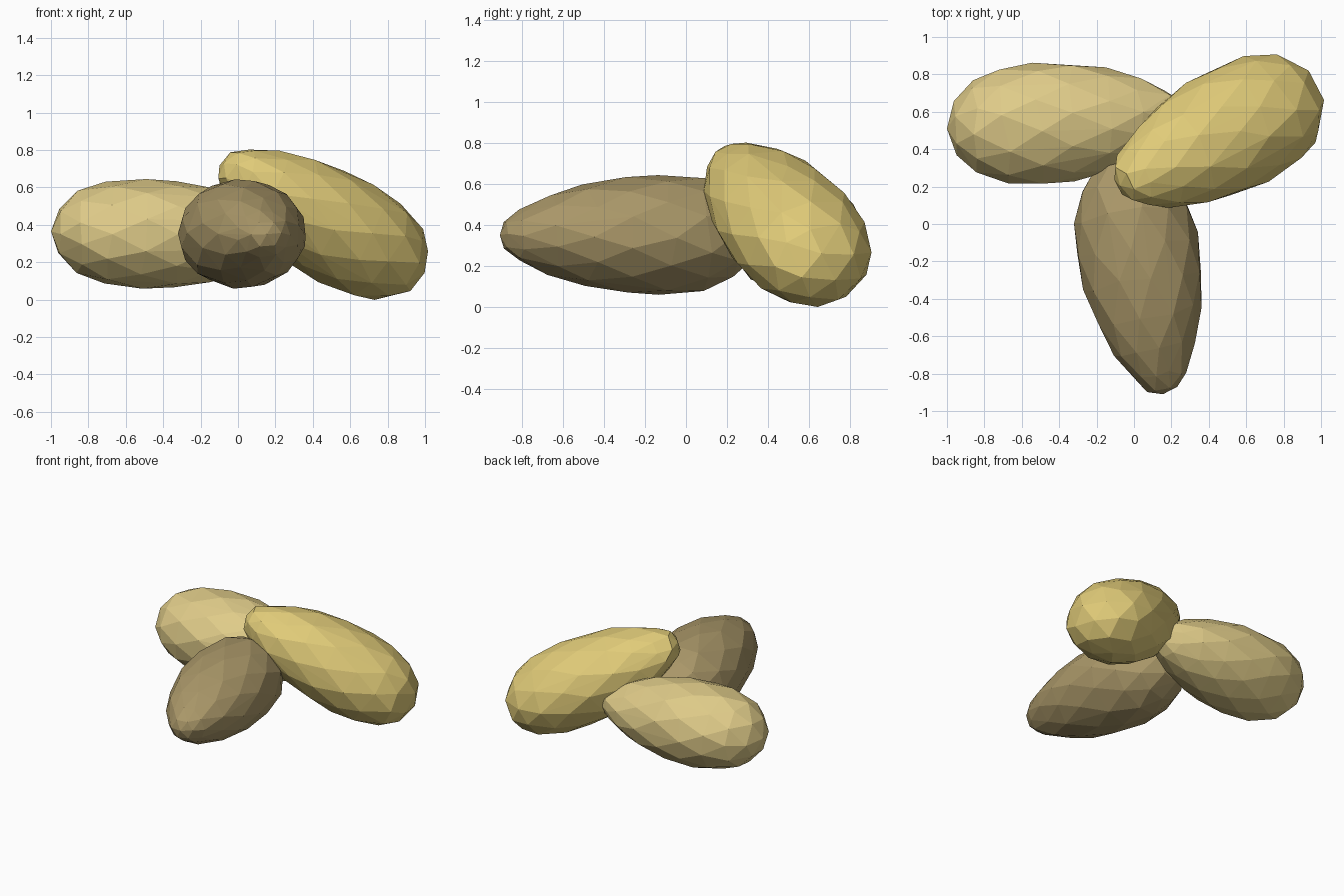
import bpy, bmesh, math, random
from mathutils import Vector

if "Cube" in bpy.data.objects:
    bpy.data.objects.remove(bpy.data.objects["Cube"])

# Egg profile from narrow tip to blunt end: (position along axis, relative radius)
PROFILE = [(0.02, 0.25), (0.08, 0.43), (0.19, 0.67), (0.33, 0.86), (0.48, 0.98),
           (0.62, 1.01), (0.76, 0.95), (0.88, 0.76), (0.965, 0.44)]
SIDES = 11


def potato(name, narrow, blunt, half_width, half_height, power, colour, seed):
    rng = random.Random(seed)
    narrow, blunt = Vector(narrow), Vector(blunt)
    axis = blunt - narrow
    along = axis.normalized()
    side = Vector((0, 0, 1)).cross(along).normalized()
    up = along.cross(side)
    bm = bmesh.new()
    # Staggered, slightly uneven rings (power below 1 plumps the ends)
    for i, (t, r) in enumerate(PROFILE):
        n = SIDES if 0 < i < len(PROFILE) - 1 else 6
        for k in range(n):
            a = 2 * math.pi * (k + 0.5 * (i % 2) + rng.uniform(-0.1, 0.1)) / n
            tt = t + (rng.uniform(-0.015, 0.015) if n == SIDES else 0)
            rr = r ** power * rng.uniform(0.99, 1.01)
            bm.verts.new(narrow + axis * tt
                         + side * (half_width * rr * math.cos(a))
                         + up * (half_height * rr * math.sin(a)))
    # Tips
    bm.verts.new(narrow)
    bm.verts.new(blunt)
    # Faceted convex skin
    bmesh.ops.convex_hull(bm, input=bm.verts[:])
    loose = [v for v in bm.verts if not v.link_faces]
    bmesh.ops.delete(bm, geom=loose, context='VERTS')
    bmesh.ops.recalc_face_normals(bm, faces=bm.faces[:])
    centre = (narrow + blunt) / 2
    bmesh.ops.translate(bm, verts=bm.verts[:], vec=-centre)
    mesh = bpy.data.meshes.new(name)
    bm.to_mesh(mesh)
    bm.free()
    mat = bpy.data.materials.new(name + "_skin")
    mat.diffuse_color = (*colour, 1)
    mat.use_nodes = True
    mat.node_tree.nodes["Principled BSDF"].inputs["Base Color"].default_value = mat.diffuse_color
    mesh.materials.append(mat)
    obj = bpy.data.objects.new(name, mesh)
    obj.location = centre
    bpy.context.collection.objects.link(obj)
    return obj


# Pale potato lying on the left
potato("left_potato", (0.28, 0.575, 0.335), (-1.0, 0.51, 0.365),
       0.326, 0.292, 0.97, (0.74, 0.60, 0.25), 3)
# Brown potato pointing to the front
potato("front_potato", (0.155, -0.91, 0.35), (-0.07, 0.37, 0.355),
       0.33, 0.292, 1.0, (0.40, 0.31, 0.14), 7)
# Yellow potato leaning on the other two
potato("leaning_potato", (-0.075, 0.205, 0.73), (0.965, 0.73, 0.13),
       0.335, 0.294, 0.88, (0.75, 0.60, 0.19), 11)
